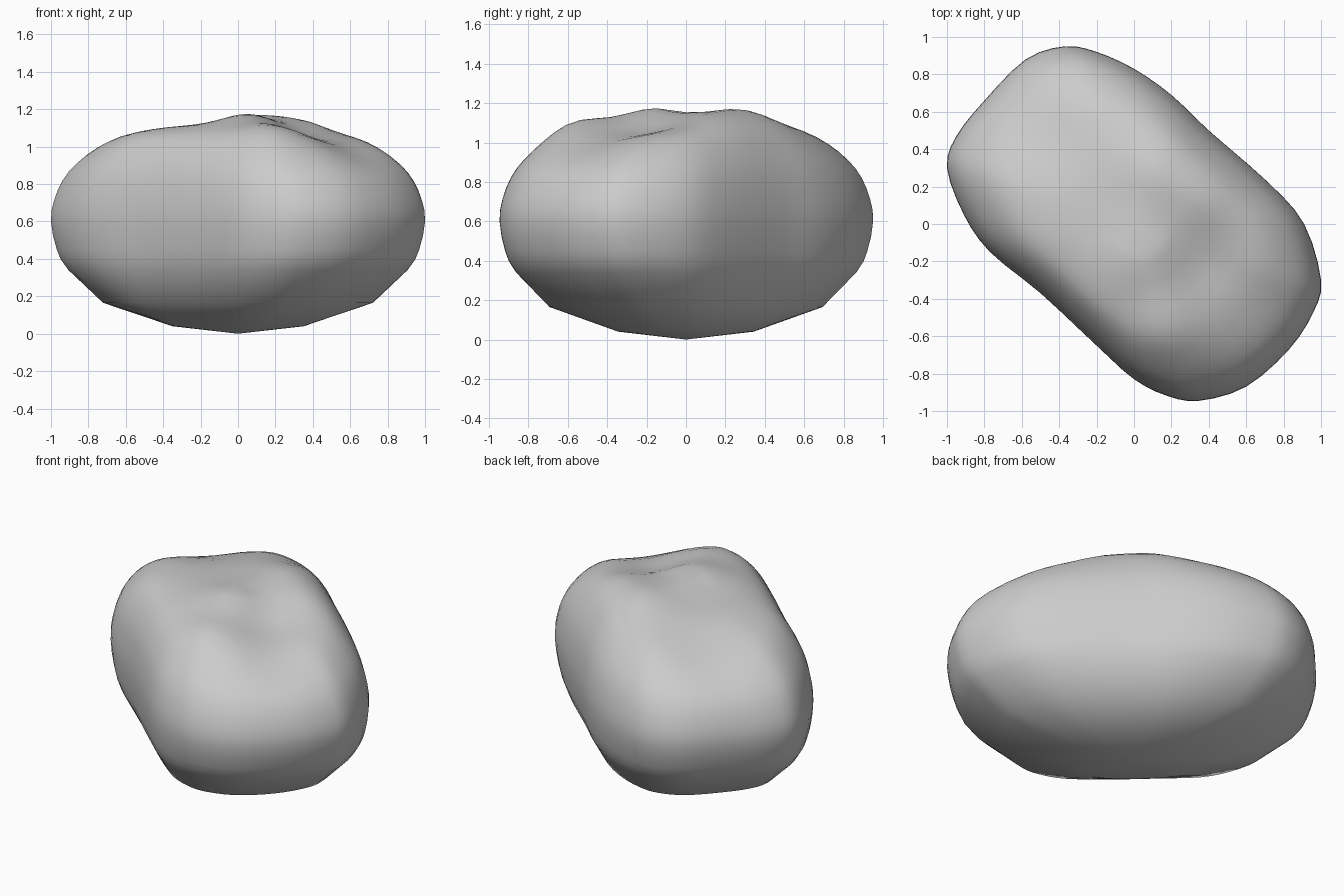
import bpy, bmesh, math
from mathutils import Vector

if "Cube" in bpy.data.objects:
    bpy.data.objects.remove(bpy.data.objects["Cube"])

# Plan outline, counter-clockwise
OUTLINE = [Vector(p) for p in (
    (1, -.3), (.91, 0), (.72, .22), (.4, .5), (.2, .69), (0, .83), (-.2, .92),
    (-.37, .95), (-.58, .88), (-.8, .66), (-.95, .47), (-1, .3), (-.91, .05),
    (-.77, -.15), (-.5, -.37), (-.2, -.65), (0, -.83), (.18, -.92),
    (.35, -.945), (.6, -.87), (.83, -.67), (.96, -.47))]
# Height profile: scale of the outline, height
PROFILE = [Vector(p) for p in (
    (.36, .04), (.73, .165), (.91, .34), (.97, .45), (1, .6), (.985, .71),
    (.94, .82), (.87, .91), (.76, 1.0), (.64, 1.06), (.48, 1.095),
    (.32, 1.11), (.16, 1.115))]
# Lumps and hollows on the top: x, y, height, radius
LUMPS = ((.06, -.16, .06, .2), (.14, .28, .06, .22), (.4, -.22, -.05, .2),
         (.17, -.55, .035, .17), (-.5, .5, -.05, .26), (.62, -.48, -.05, .22),
         (.38, .15, .03, .16))


def spline(a, b, c, d, t):
    """Catmull-Rom point between b and c."""
    return (b * 2 + (c - a) * t + (a * 2 - b * 5 + c * 4 - d) * t ** 2
            + (b * 3 - a - c * 3 + d) * t ** 3) / 2


def smooth_loop(points, steps):
    n = len(points)
    return [spline(points[i - 1], points[i], points[(i + 1) % n],
                   points[(i + 2) % n], k / steps)
            for i in range(n) for k in range(steps)]


def top_relief(x, y, z):
    fade = min(max((z - .75) / .3, 0), 1)
    return fade * sum(h * math.exp(-((x - cx) ** 2 + (y - cy) ** 2) / r ** 2)
                      for cx, cy, h, r in LUMPS)


def add_vert(bm, x, y, z):
    return bm.verts.new((x, y, z + top_relief(x, y, z)))


def ring_vert(bm, p, s, z):
    """Outline point at scale s; the narrow waist stays fuller."""
    q = p * s * (1 + (1 - p.length) * (1 - s))
    return add_vert(bm, q.x, q.y, z)


# Coarse flat underside, then finer rounded sides and top
rings = PROFILE[:2]
for i in range(2, len(PROFILE) - 1):
    a, b, c = PROFILE[i - 1:i + 2]
    d = PROFILE[min(i + 2, len(PROFILE) - 1)]
    rings += [b, spline(a, b, c, d, .5)]
rings.append(PROFILE[-1])

bm = bmesh.new()
plan = smooth_loop(OUTLINE, 3)
loops = [[ring_vert(bm, p, s, z) for p in plan] for s, z in rings]
n = len(plan)
for low, high in zip(loops, loops[1:]):
    for i in range(n):
        j = (i + 1) % n
        bm.faces.new((low[i], low[j], high[j], high[i]))
bottom = add_vert(bm, 0, 0, 0)
top = add_vert(bm, 0, 0, 1.117)
for i in range(n):
    j = (i + 1) % n
    bm.faces.new((bottom, loops[0][j], loops[0][i]))
    bm.faces.new((top, loops[-1][i], loops[-1][j]))
bmesh.ops.recalc_face_normals(bm, faces=bm.faces)

mesh = bpy.data.meshes.new("boulder")
bm.to_mesh(mesh)
bm.free()
boulder = bpy.data.objects.new("boulder", mesh)
bpy.context.collection.objects.link(boulder)

# Plain stone colour
stone = bpy.data.materials.new("stone_grey")
stone.use_nodes = True
colour = (.6, .6, .6, 1)
stone.diffuse_color = colour
stone.node_tree.nodes["Principled BSDF"].inputs["Base Color"].default_value = colour
mesh.materials.append(stone)

bpy.context.view_layer.objects.active = boulder
boulder.select_set(True)
bpy.ops.object.shade_smooth()
